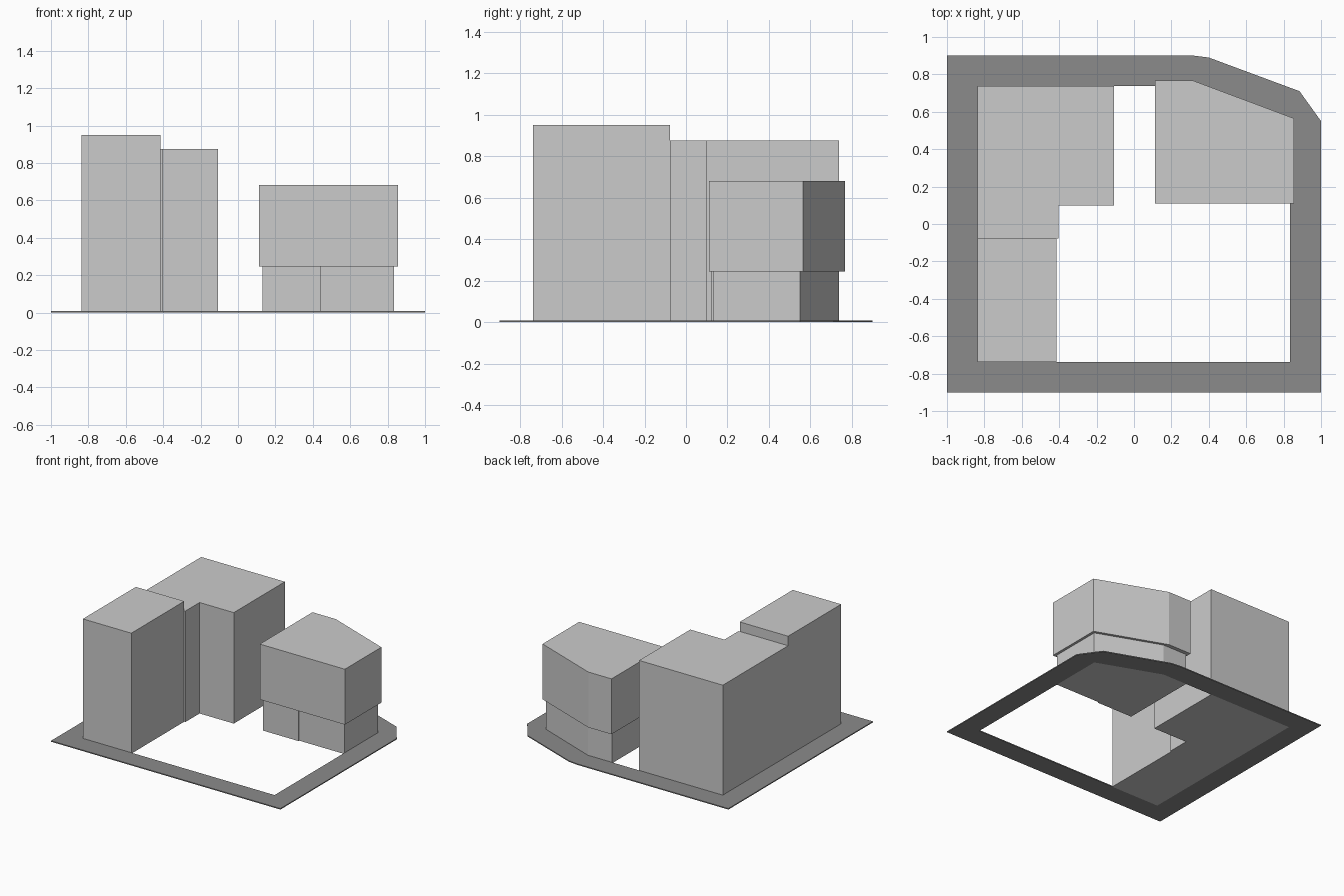
import bpy, bmesh

if "Cube" in bpy.data.objects:
    bpy.data.objects.remove(bpy.data.objects["Cube"])


def material(name, value):
    m = bpy.data.materials.new(name)
    m.diffuse_color = (value, value, value, 1)
    m.use_nodes = True
    m.node_tree.nodes["Principled BSDF"].inputs["Base Color"].default_value = m.diffuse_color
    return m


light_grey = material("light grey walls", 0.60)
dark_grey = material("dark grey pavement", 0.26)


def finish(bm, name, mat):
    bmesh.ops.recalc_face_normals(bm, faces=bm.faces[:])
    mesh = bpy.data.meshes.new(name)
    bm.to_mesh(mesh)
    bm.free()
    mesh.materials.append(mat)
    obj = bpy.data.objects.new(name, mesh)
    bpy.context.collection.objects.link(obj)
    return obj


def prism(name, outline, z0, z1, mat):
    """Closed block: a plan outline raised from z0 to z1."""
    bm = bmesh.new()
    base = bm.faces.new([bm.verts.new((x, y, z0)) for x, y in outline])
    top = bmesh.ops.extrude_face_region(bm, geom=[base], use_keep_orig=True)["geom"]
    for v in top:
        if isinstance(v, bmesh.types.BMVert):
            v.co.z = z1
    return finish(bm, name, mat)


def ring(name, outer, inner, z0, z1, mat):
    """Flat border between two outlines with matching corners."""
    bm = bmesh.new()
    loops = [[bm.verts.new((x, y, z)) for x, y in line]
             for line, z in ((outer, z0), (outer, z1), (inner, z1), (inner, z0))]
    n = len(outer)
    for k in range(4):
        a, b = loops[k], loops[(k + 1) % 4]
        for i in range(n):
            j = (i + 1) % n
            bm.faces.new((a[i], a[j], b[j], b[i]))
    return finish(bm, name, mat)


# Pavement around the courtyard
ring("pavement",
     [(-1, -0.9), (1, -0.9), (1, 0.55), (0.885, 0.71), (0.40, 0.89), (0.32, 0.9), (-1, 0.9)],
     [(-0.837, -0.737), (0.835, -0.737), (0.835, 0.50), (0.835, 0.55),
      (0.34, 0.737), (0.30, 0.737), (-0.837, 0.737)],
     0, 0.008, dark_grey)

# Tall front-left tower
prism("front_tower", [(-0.837, -0.737), (-0.415, -0.737), (-0.415, -0.077), (-0.837, -0.077)],
      0, 0.95, light_grey)

# L-shaped rear-left building
prism("corner_building",
      [(-0.837, -0.077), (-0.405, -0.077), (-0.405, 0.1), (-0.107, 0.1),
       (-0.107, 0.737), (-0.837, 0.737)], 0, 0.875, light_grey)

# Right building: recessed ground floor, overhanging upper floors
prism("ground_floor",
      [(0.13, 0.123), (0.44, 0.123), (0.44, 0.132), (0.835, 0.132),
       (0.835, 0.55), (0.34, 0.737), (0.13, 0.737)], 0, 0.245, light_grey)
prism("upper_floors",
      [(0.113, 0.11), (0.855, 0.11), (0.855, 0.565), (0.315, 0.767), (0.113, 0.767)],
      0.245, 0.682, light_grey)
